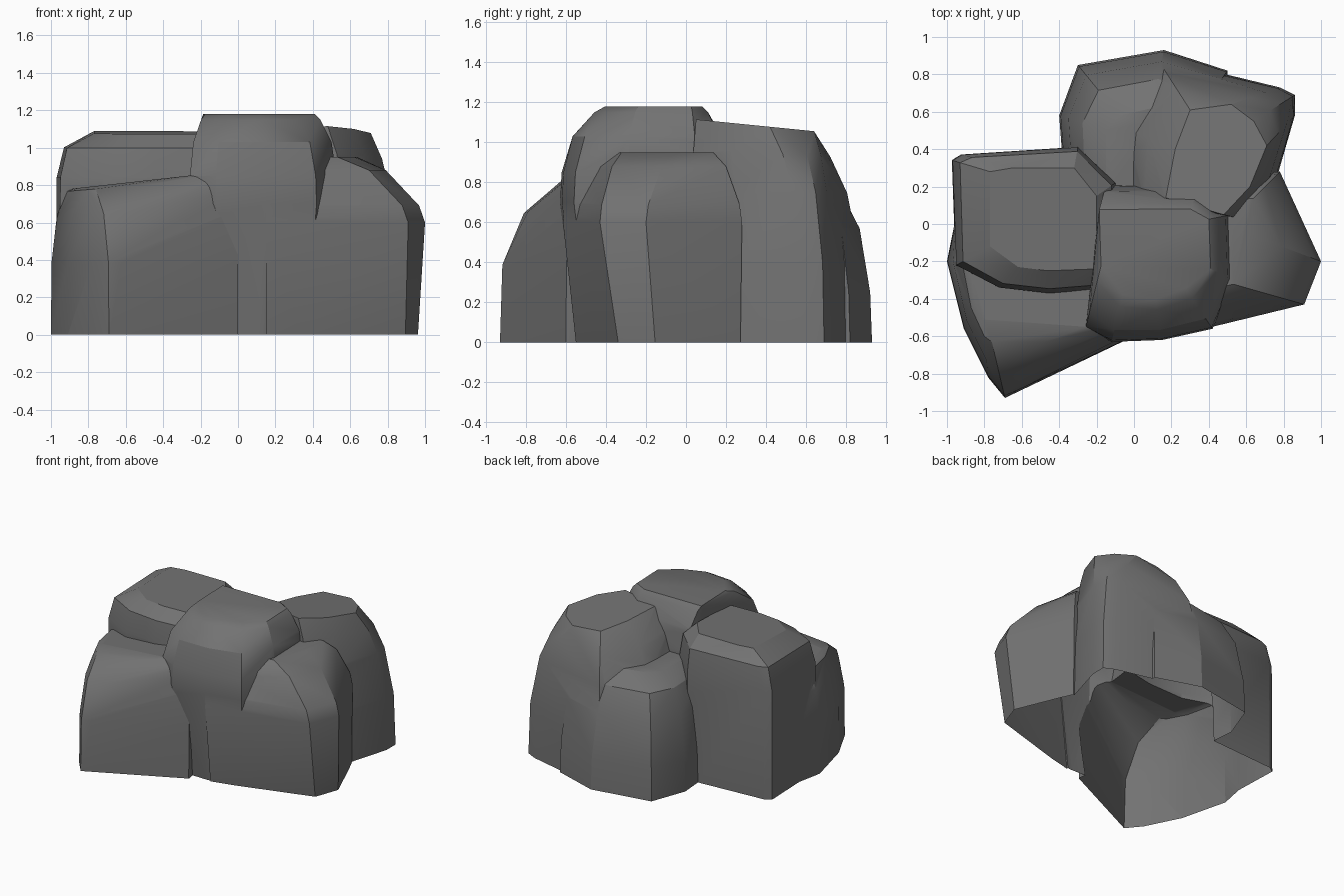
import bpy, bmesh, math

if "Cube" in bpy.data.objects:
    bpy.data.objects.remove(bpy.data.objects["Cube"])


def rock(name, outer, top, levels, depth, foot=None, tilt=(0, 0)):
    """Faceted boulder: hull of rings blended from outer outline to top outline."""
    bm = bmesh.new()
    # foot: optional separate outline at the ground
    for a in foot or []:
        bm.verts.new((a[0], a[1], 0))
        bm.verts.new((a[0], a[1], -depth))
    # start below ground; trimmed flat after the union
    for z, t in levels if foot else [(-depth, levels[0][1])] + levels:
        for a, b in zip(outer, top):
            x, y = a[0] + (b[0] - a[0]) * t, a[1] + (b[1] - a[1]) * t
            bm.verts.new((x, y, z + max(t, 0) * (tilt[0] * x + tilt[1] * y)))
    hull = bmesh.ops.convex_hull(bm, input=bm.verts[:])
    bmesh.ops.delete(bm, geom=list({g for g in hull["geom_interior"] + hull["geom_unused"]
                                    if isinstance(g, bmesh.types.BMVert)}), context="VERTS")
    bmesh.ops.recalc_face_normals(bm, faces=bm.faces[:])
    me = bpy.data.meshes.new(name)
    bm.to_mesh(me)
    bm.free()
    ob = bpy.data.objects.new(name, me)
    bpy.context.collection.objects.link(ob)
    return ob


# tall centre boulder
centre = rock("boulder_cluster",
              [(-.26, -.56), (-.12, -.63), (.15, -.62), (.42, -.56),
               (.53, -.3), (.52, .05), (.35, .2), (-.15, .21)],
              [(-.19, -.28), (-.07, -.42), (.12, -.44), (.3, -.38),
               (.43, -.25), (.42, .03), (.31, .1), (-.18, .1)],
              [(0, .5), (.7, 0), (.85, .04), (1.03, .3), (1.15, .9), (1.18, 1.2)], .1)

# left boulder
left = rock("left_boulder",
            [(-.97, .34), (-.92, .37), (-.3, .41), (-.1, .22),
             (-.1, -.34), (-.45, -.37), (-.72, -.34), (-.95, -.22)],
            [(-.77, .28), (-.65, .3), (-.32, .3), (-.2, .15),
             (-.2, -.24), (-.46, -.25), (-.62, -.23), (-.77, -.12)],
            [(0, -.02), (.84, 0), (1.0, .2), (1.08, 1)], .13, tilt=(0, .03))

# low front-left boulder with a pointed corner
front_left = rock("front_left_boulder",
                  [(-1, -.2), (-.91, -.56), (-.78, -.82), (-.69, -.93),
                   (-.63, -.9), (-.13, -.62), (0, -.6), (-.08, -.2), (-.96, 0)],
                  [(-.92, -.2), (-.87, -.45), (-.8, -.6), (-.76, -.63),
                   (-.48, -.63), (-.22, -.57), (0, -.54), (-.15, -.2), (-.85, -.1)],
                  [(0, 0), (.39, .04), (.67, .4), (.84, 1), (.88, 1.4)], .16,
                  tilt=(.08, 0))

# right boulder, leaning out over its foot
right = rock("right_boulder",
             [(.15, -.615), (.91, -.43), (1, -.2), (.78, .28), (.3, .23)],
             [(.15, -.5), (.7, -.37), (.79, -.12), (.7, .2), (.3, .17)],
             [(.6, 0), (.69, .15), (.88, 1), (.95, 1.8)], .19,
             foot=[(.15, -.53), (.89, -.31), (.95, -.14), (.78, .27), (.3, .23)])

# back-right boulder
back_right = rock("back_right_boulder",
                  [(-.12, .13), (-.14, .55), (.12, .89), (.78, .73),
                   (.86, .69), (.86, .58), (.77, .27), (.6, .02)],
                  [(.17, .14), (.22, .4), (.3, .61), (.52, .64),
                   (.64, .55), (.71, .42), (.62, .2), (.48, .05)],
                  [(0, 0), (.4, .05), (.77, .3), (.97, .6), (1.12, 1)], .22,
                  tilt=(0, -.1))

# lower back-left boulder
back_left = rock("back_left_boulder",
                 [(-.37, .19), (-.4, .58), (-.3, .85), (.16, .93),
                  (.5, .82), (.5, .08)],
                 [(-.15, .19), (-.15, .5), (-.08, .58), (.1, .62),
                  (.35, .6), (.35, .08)],
                 [(0, 0), (.25, .03), (.57, .2), (.75, .5), (.83, 1)], .25)

# fuse into one skin
bpy.context.view_layer.objects.active = centre
centre.select_set(True)
for part in (left, front_left, right, back_right, back_left):
    m = centre.modifiers.new("fuse", "BOOLEAN")
    m.operation, m.solver, m.object = "UNION", "EXACT", part
    m.use_self = True
    bpy.ops.object.modifier_apply(modifier=m.name)
    bpy.data.objects.remove(part)

# trim at the ground, leaving the underside open
bm = bmesh.new()
bm.from_mesh(centre.data)
bmesh.ops.bisect_plane(bm, geom=bm.verts[:] + bm.edges[:] + bm.faces[:],
                       plane_co=(0, 0, 0), plane_no=(0, 0, 1), clear_inner=True)
bm.to_mesh(centre.data)
bm.free()

# dark grey stone
stone = bpy.data.materials.new("stone")
stone.diffuse_color = (.17, .17, .17, 1)
stone.use_nodes = True
stone.node_tree.nodes["Principled BSDF"].inputs["Base Color"].default_value = stone.diffuse_color
centre.data.materials.clear()
centre.data.materials.append(stone)
bpy.ops.object.shade_smooth_by_angle(angle=math.radians(25))
